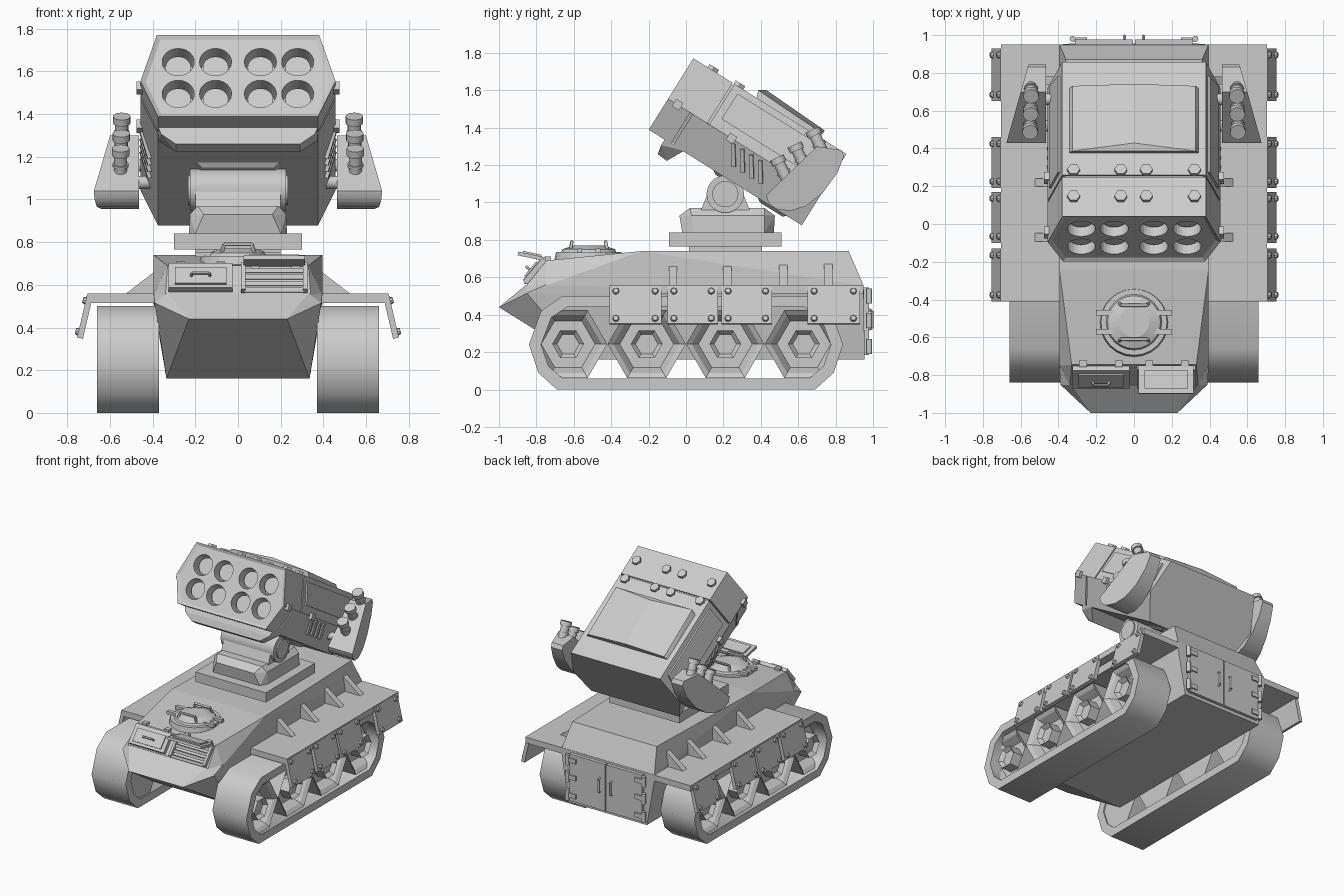
import bpy, bmesh
from math import cos, sin, pi, radians
from mathutils import Matrix, Vector

if "Cube" in bpy.data.objects:
    bpy.data.objects.remove(bpy.data.objects["Cube"])

ID = Matrix.Identity(4)
LAUNCH = Matrix.Translation((0, -.08, 1.58)) @ Matrix.Rotation(radians(-32), 4, 'X')
smooth = []

def add(name, bm, mat=ID):
    bm.transform(mat)
    bmesh.ops.recalc_face_normals(bm, faces=bm.faces)
    me = bpy.data.meshes.new(name)
    bm.to_mesh(me)
    bm.free()
    ob = bpy.data.objects.new(name, me)
    bpy.context.collection.objects.link(ob)
    return ob

def hull_bm(pts):
    bm = bmesh.new()
    for p in pts:
        bm.verts.new(p)
    r = bmesh.ops.convex_hull(bm, input=bm.verts)
    junk = {g for g in r['geom_interior'] + r['geom_unused'] if isinstance(g, bmesh.types.BMVert)}
    bmesh.ops.delete(bm, geom=list(junk), context='VERTS')
    bmesh.ops.dissolve_limit(bm, angle_limit=radians(1), verts=bm.verts, edges=bm.edges)
    return bm

def hull(name, pts, mat=ID):
    return add(name, hull_bm(pts), mat)

def both(pts):
    return [(s * x, y, z) for x, y, z in pts for s in (1, -1)]

def box(name, c, size, rx=0, ry=0, mat=ID):
    pts = [(a * size[0] / 2, b * size[1] / 2, d * size[2] / 2)
           for a in (1, -1) for b in (1, -1) for d in (1, -1)]
    m = Matrix.Translation(c) @ Matrix.Rotation(ry, 4, 'Y') @ Matrix.Rotation(rx, 4, 'X')
    return hull(name, pts, mat @ m)

def ring(c, r, n, axis='z', phase=0):
    out = []
    for i in range(n):
        a = phase + 2 * pi * i / n
        u, v = r * cos(a), r * sin(a)
        d = {'x': (0, u, v), 'y': (u, 0, v), 'z': (u, v, 0)}[axis]
        out.append(tuple(Vector(c) + Vector(d)))
    return out

def rod(name, a, b, r, n=20, r2=None, mat=ID, round_=True):
    a, b = Vector(a), Vector(b)
    q = (b - a).to_track_quat('Z', 'Y').to_matrix().to_4x4()
    pts = ring((0, 0, 0), r, n) + ring((0, 0, (b - a).length), r2 or r, n)
    ob = hull(name, pts, mat @ Matrix.Translation(a) @ q)
    if round_:
        smooth.append(ob)
    return ob

def handle(name, pts, r=.008, mat=ID):
    for a, b in zip(pts, pts[1:]):
        rod(name, a, b, r, 8, mat=mat)

# hull
hull("lower_hull", both([(.23, -1, .44), (.39, -.85, .515), (.33, -.855, .56), (.395, -.75, .56),
                         (.395, .95, .56), (.395, .95, .51), (.335, .955, .16), (.335, -.55, .16)]))
hull("upper_hull", both([(.34, -.855, .555), (.395, -.75, .555), (.33, -.745, .69), (.395, -.24, .74),
                         (.36, .87, .74), (.395, .95, .555)]))

for s in (1, -1):
    # fenders, gussets, skirt plates with bolts
    box("fender", (s * .545, .27, .537), (.32, 1.36, .045))
    for y in (-.07, .22, .52, .76):
        hull("fender_gusset", [(s * x, y + d, z) for x, z in ((.38, .67), (.38, .55), (.53, .555))
                               for d in (-.022, .022)])
    for y0, y1 in ((-.41, -.13), (-.10, .17), (.19, .46), (.65, .93)):
        m = Matrix.Translation((s * .717, (y0 + y1) / 2, .45)) @ Matrix.Rotation(-.23 * s, 4, 'Y')
        box("skirt_plate", (0, 0, 0), (.028, y1 - y0, .205), mat=m)
        for dy in (-1, 1):
            for z in (-.075, .075):
                y = dy * ((y1 - y0) / 2 - .035)
                rod("skirt_bolt", (s * .01, y, z), (s * .028, y, z), .02, 8, .014, mat=m, round_=False)

    # track belt
    outer = [(.69, 0), (.79, .09), (.84, .24), (.775, .42), (.66, .5)]
    inner = [(.66, .06), (.735, .125), (.775, .24), (.72, .385), (.635, .44)]
    bm = bmesh.new()
    loops = []
    for prof in (outer, inner):
        full = prof + [(-y, z) for y, z in reversed(prof)]
        for x in (.37, .66):
            loops.append([bm.verts.new((s * x, y, z)) for y, z in full])
    for A, B in ((0, 1), (1, 3), (3, 2), (2, 0)):
        for i in range(10):
            j = (i + 1) % 10
            bm.faces.new((loops[A][i], loops[A][j], loops[B][j], loops[B][i]))
    smooth.append(add("track_belt", bm))

    # hexagonal road wheels
    for y in (-.63, -.21, .21, .63):
        c = lambda x: (s * x, y, .243)
        for nm, x0, x1, r, steps in (("road_wheel", .38, .635, .209, ((.03, -.02), (.035, -.06))),
                                     ("wheel_hub", .5, .64, .085, ((.025, -.03),))):
            bm = hull_bm(ring(c(x0), r, 6, 'x') + ring(c(x1), r, 6, 'x'))
            bm.normal_update()
            f = max(bm.faces, key=lambda f: s * f.calc_center_median().x)
            for t, d in steps:
                bmesh.ops.inset_region(bm, faces=[f], thickness=t, depth=0)
                bmesh.ops.translate(bm, verts=f.verts, vec=(s * d, 0, 0))
            add(nm, bm)

    # rear doors with hinges and handles
    box("rear_door", (s * .157, .96, .365), (.305, .035, .36))
    for z in (.23, .37, .5):
        box("door_hinge_leaf", (s * .29, .977, z), (.08, .02, .035))
        rod("door_hinge_pin", (s * .325, .98, z - .04), (s * .325, .98, z + .04), .016, 10)
    handle("door_handle", [(s * .05, .97, .32), (s * .05, .995, .33), (s * .05, .995, .42), (s * .05, .97, .43)])

# commander hatch
hy = -.52
hull("hatch_ring", ring((0, hy, .66), .19, 24) + ring((0, hy, .735), .175, 24))
hull("hatch_lid", ring((0, hy, .73), .15, 24) + ring((0, hy, .75), .14, 24) + ring((0, hy, .77), .08, 24))
for d in (1, -1):
    y = hy + d * .1
    handle("hatch_handle", [(-.08, y, .74), (-.065, y - d * .01, .79), (.065, y - d * .01, .79), (.08, y, .74)], .009)
    for s in (1, -1):
        box("hatch_latch", (s * .155, hy + d * .05, .742), (.09, .028, .025))

# driver hatches: left closed, right flipped open over a louvred vent
SLOPE = Matrix.Translation((0, -.8, .625)) @ Matrix.Rotation(radians(50), 4, 'X')
box("closed_hatch", (-.175, 0, .015), (.3, .15, .03), mat=SLOPE)
box("closed_hatch_panel", (-.175, -.005, .033), (.24, .1, .012), mat=SLOPE)
handle("closed_hatch_handle", [(-.22, -.01, .03), (-.215, -.01, .06), (-.135, -.01, .06), (-.13, -.01, .03)], .007, SLOPE)
for x in (.025, .315):
    box("vent_frame_side", (x, 0, .012), (.02, .16, .03), mat=SLOPE)
for y in (-.075, -.035, .005, .045):
    box("vent_louvre", (.17, y, .012), (.29, .022, .012), rx=.5, mat=SLOPE)
LID = Matrix.Translation((.17, -.825, .712)) @ Matrix.Rotation(radians(-12), 4, 'X')
box("open_hatch", (0, 0, 0), (.29, .15, .02), mat=LID)
box("open_hatch_panel", (0, 0, .012), (.23, .1, .014), mat=LID)
for x in (-.27, -.08, .08, .27):
    box("hatch_hinge", (x, -.74, .695), (.04, .035, .03))

# turret base and pivot drum
box("turret_plinth", (0, .21, .755), (.4, .39, .05))
box("turret_plate", (0, .21, .802), (.6, .6, .075))
hull("turret_base", both([(.2, -.02, .84), (.23, .04, .84), (.23, .42, .84), (.15, .47, .84),
                          (.16, -.035, .93), (.225, .03, .93), (.225, .42, .93), (.16, .475, .93),
                          (.19, .02, .97), (.19, .42, .97)]))
hull("pivot_yoke", both([(.2, .08, .96), (.2, .34, .96), (.2, .12, 1.06), (.2, .3, 1.06)]))
rod("pivot_drum", (-.225, .21, 1.045), (.225, .21, 1.045), .1, 28)
for s in (1, -1):
    rod("pivot_cap", (s * .22, .21, 1.045), (s * .235, .21, 1.045), .07, 28)

# launcher body, in tilted coordinates (x, back, up)
TOP, MID, LOW = (.38, .225), (.457, -.03), (.375, -.225)
def prism(name, prof, u0, u1, k=1):
    return hull(name, both([(x * k, u, v * k) for x, v in prof for u in (u0, u1)]), LAUNCH)
prism("launcher_core", (TOP, MID, LOW), .13, .95, .96)
prism("launcher_upper_shell", (TOP, MID), .26, .965)
prism("launcher_lower_shell", (MID, LOW), .155, .965)
prism("front_cap_upper", (TOP, MID), .135, .248)

# front cap with tube holes
bm = hull_bm(both([(x, u, v) for x, v in (TOP, MID, LOW) for u in (0, .14)]))
bm.normal_update()
front = min(bm.faces, key=lambda f: f.calc_center_median().y)
bmesh.ops.inset_region(bm, faces=[front], thickness=.025, depth=0)
bmesh.ops.translate(bm, verts=front.verts, vec=(0, .012, 0))
cap = add("front_cap", bm, LAUNCH)
tubes = [(x, v) for x in (-.28, -.105, .105, .28) for v in (.083, -.093)]
bm = bmesh.new()
for x, v in tubes:
    bmesh.ops.create_cone(bm, cap_ends=True, segments=24, radius1=.075, radius2=.075, depth=.2,
                          matrix=Matrix.Translation((x, .02, v)) @ Matrix.Rotation(pi / 2, 4, 'X'))
cutter = add("tube_cutter", bm, LAUNCH)
cutter.hide_render = True
mod = cap.modifiers.new("tubes", 'BOOLEAN')
mod.operation, mod.solver, mod.object = 'DIFFERENCE', 'EXACT', cutter
bpy.context.view_layer.objects.active = cap
bpy.ops.object.modifier_apply(modifier="tubes")
bpy.data.objects.remove(cutter)
for x, v in tubes:
    rod("rocket", (x, .125, v), (x, .06, v), .06, 24, mat=LAUNCH)

# launcher roof plate, chin, bolts, belly panels
hull("roof_plate", both([(.345, .4, .22), (.345, .8, .22), (.325, .385, .265), (0, .42, .288),
                         (.325, .8, .25), (0, .8, .27)]), LAUNCH)
hull("launcher_chin", both([(.375, .1, -.22), (.375, .22, -.22), (.36, .1, -.26), (.29, .11, -.31),
                            (.29, .17, -.315)]), LAUNCH)
for x in (-.32, -.07, .065, .32):
    for u in (.12, .285):
        rod("roof_bolt", (x, u, .22), (x, u, .245), .034, 6, mat=LAUNCH, round_=False)
for u in (.5, .78):
    hull("belly_panel", both([(.2, u - .1, -.22), (.2, u + .1, -.22), (.17, u - .07, -.24), (.17, u + .07, -.24)]), LAUNCH)

for s in (1, -1):
    # launcher side panel, clips and vent slats
    X = lambda v: .457 - .077 * (v + .03) / .255
    hull("side_panel", [(s * (X(v) + d), u, v) for v, us in ((.19, (.3, .9)), (.03, (.3, .93)))
                        for u in us for d in (-.03, .012)], LAUNCH)
    for u in (.06, .4):
        box("side_clip", (s * .458, u, -.03), (.035, .045, .045), mat=LAUNCH)
    for i in range(4):
        box("vent_slat", (s * .428, .456 + .057 * i, -.098), (.03, .022, .13), rx=radians(32), ry=s * .35, mat=LAUNCH)
    # discharger pod and its arms
    side = [(.43, 1.04), (.44, 1.0), (.48, .965), (.56, .955), (.64, .98), (.73, 1.05),
            (.81, 1.16), (.845, 1.25), (.83, 1.28), (.7, 1.3)]
    smooth.append(hull("discharger_pod", [(s * x, y, z) for y, z in side
                                          for x in (.465, .675 - .28 * (y - .43))]))
    for y, z in ((.52, 1.08), (.66, 1.16)):
        rod("pod_arm", (s * .36, y, z), (s * .48, y, z), .03, 12)
    # discharger tubes
    for y, z, x in ((.55, 1.1, .55), (.645, 1.17, .547), (.74, 1.25, .545)):
        a, d = Vector((s * x, y, z)), Vector((0, -.42, .9))
        rod("discharger_tube", a, a + d * .15, .031, 16)
        rod("discharger_collar", a + d * .06, a + d * .075, .037, 16)
        rod("discharger_cap", a + d * .12, a + d * .155, .041, 16)

# smooth shading for rounded parts
bpy.ops.object.select_all(action='DESELECT')
for ob in smooth:
    ob.select_set(True)
bpy.context.view_layer.objects.active = smooth[0]
bpy.ops.object.shade_smooth_by_angle(angle=radians(45))
